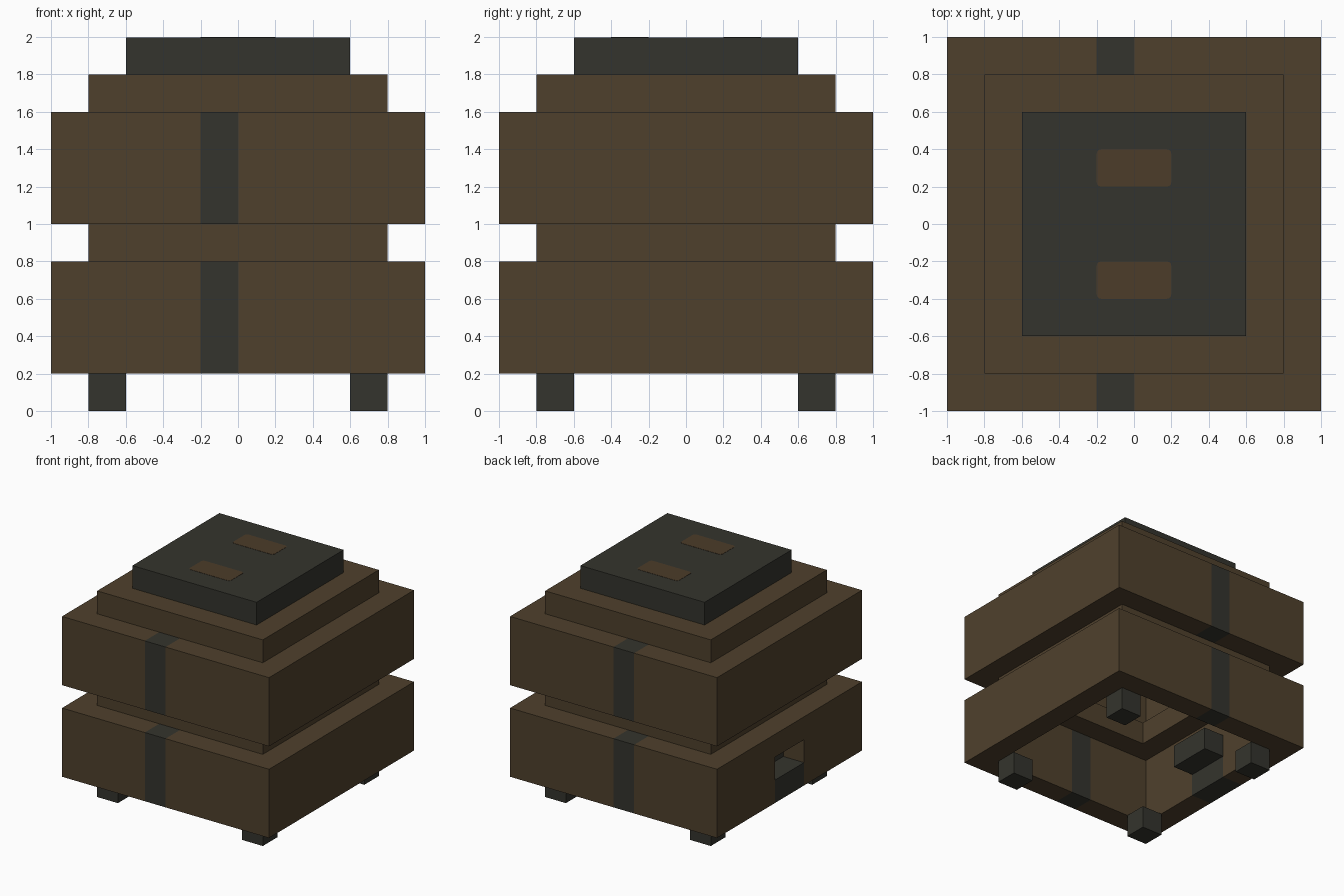
import bpy, bmesh
from mathutils import Vector

cube = bpy.data.objects.get("Cube")
if cube:
    bpy.data.objects.remove(cube, do_unlink=True)


def linear(c):
    c /= 255
    return c / 12.92 if c <= 0.04045 else ((c + 0.055) / 1.055) ** 2.4


def material(name, rgb):
    col = (*[linear(c) for c in rgb], 1)
    m = bpy.data.materials.new(name)
    m.use_nodes = True
    m.diffuse_color = col
    bsdf = m.node_tree.nodes["Principled BSDF"]
    bsdf.inputs["Base Color"].default_value = col
    bsdf.inputs["Roughness"].default_value = 0.9
    return m


BROWN = material("bark brown", (79, 64, 44))
DARK = material("charcoal", (52, 52, 45))
TAN = material("warm brown", (76, 60, 41))


def finish(name, bm, *mats):
    bmesh.ops.recalc_face_normals(bm, faces=bm.faces)
    me = bpy.data.meshes.new(name)
    bm.to_mesh(me)
    bm.free()
    for m in mats:
        me.materials.append(m)
    ob = bpy.data.objects.new(name, me)
    bpy.context.collection.objects.link(ob)
    return ob


def box(name, lo, hi, mat):
    bm = bmesh.new()
    bmesh.ops.create_cube(bm, size=1)
    lo, hi = Vector(lo), Vector(hi)
    for v in bm.verts:
        v.co = (lo + hi) / 2 + v.co * (hi - lo)
    return finish(name, bm, mat)


def ring(outer, inner, z0, z1):
    """Open square tube with thick walls."""
    bm = bmesh.new()
    corners = [(-1, -1), (1, -1), (1, 1), (-1, 1)]
    loops = [[bm.verts.new((x * r, y * r, z)) for x, y in corners]
             for r, z in ((outer, z0), (outer, z1), (inner, z1), (inner, z0))]
    for k in range(4):
        a, b = loops[k], loops[(k + 1) % 4]
        for i in range(4):
            j = (i + 1) % 4
            bm.faces.new((a[i], a[j], b[j], b[i]))
    return bm


def cut(bm, axis, pos):
    co, no = Vector(), Vector()
    co[axis], no[axis] = pos, 1
    bmesh.ops.bisect_plane(bm, geom=bm.verts[:] + bm.edges[:] + bm.faces[:],
                           plane_co=co, plane_no=no)


def tier(name, z0, z1, doorway):
    bm = ring(1, 0.8, z0, z1)
    # Dark band through the front and back walls
    for x in (-0.2, 0):
        cut(bm, 0, x)
    # Opening in the -x wall
    if doorway:
        for axis, pos in ((1, -0.2), (1, 0.2), (2, z0 + 0.2), (2, z0 + 0.4)):
            cut(bm, axis, pos)
        hole = []
        for f in bm.faces:
            c = f.calc_center_median()
            if c.x < -0.7 and abs(c.y) < 0.19 and z0 + 0.21 < c.z < z0 + 0.39:
                hole.append(f)
        bmesh.ops.delete(bm, geom=hole, context='FACES')
        rim = [e for e in bm.edges if e.is_boundary]
        bmesh.ops.bridge_loops(bm, edges=rim)
    for f in bm.faces:
        c = f.calc_center_median()
        band = -0.2 < c.x < 0 and abs(c.y) > 0.7
        sill = doorway and c.x < -0.7 and abs(c.y) < 0.19 and c.z < z0 + 0.21
        f.material_index = 1 if band or sill else 0
    return finish(name, bm, BROWN, DARK)


# Hollow tiers and the narrower collars above them
tier("lower_tier", 0.2, 0.8, True)
finish("middle_collar", ring(0.8, 0.6, 0.8, 1.0), BROWN)
tier("upper_tier", 1.0, 1.6, False)
finish("top_collar", ring(0.8, 0.6, 1.6, 1.8), BROWN)

# Block set back behind the opening
box("opening_back_block", (-0.8, -0.2, 0.4), (-0.6, 0.2, 0.6), DARK)

# Lid and its two rounded inlays
box("lid", (-0.6, -0.6, 1.8), (0.6, 0.6, 1.998), DARK)
for name, y in (("front_inlay", -0.3), ("back_inlay", 0.3)):
    bm = bmesh.new()
    bmesh.ops.create_cube(bm, size=1)
    for v in bm.verts:
        v.co = Vector((v.co.x * 0.4, y + v.co.y * 0.2, 1.998 + v.co.z * 0.004))
    upright = [e for e in bm.edges if abs(e.verts[0].co.z - e.verts[1].co.z) > 0.001]
    bmesh.ops.bevel(bm, geom=upright, offset=0.025, segments=3, profile=0.5,
                    affect='EDGES')
    finish(name, bm, TAN)

# Feet
for yn, sy in (("front", -1), ("back", 1)):
    for xn, sx in (("left", 1), ("right", -1)):
        x, y = 0.7 * sx, 0.7 * sy
        box(f"{yn}_{xn}_foot", (x - 0.1, y - 0.1, 0), (x + 0.1, y + 0.1, 0.2), DARK)
